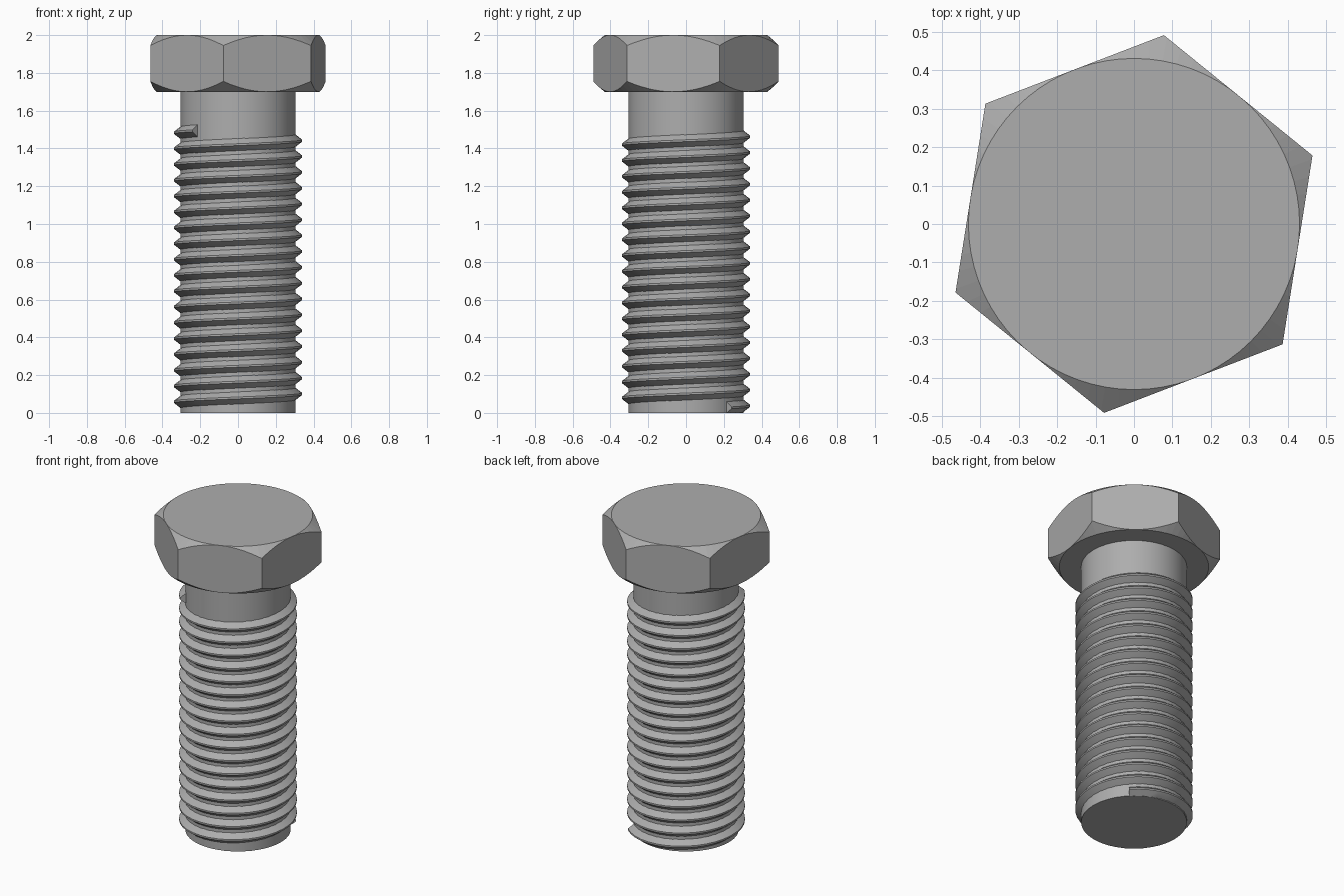
import bpy, bmesh, math
from math import cos, sin, tau, radians, pi

cube = bpy.data.objects.get("Cube")
if cube:
    bpy.data.objects.remove(cube, do_unlink=True)

steel = bpy.data.materials.new("steel grey")
steel.use_nodes = True
GREY = (0.42, 0.42, 0.42, 1)
steel.diffuse_color = GREY
steel.node_tree.nodes["Principled BSDF"].inputs["Base Color"].default_value = GREY

SIDES = 36
SHANK_R, CREST_R = 0.305, 0.34
HEAD_Z, TOP_Z = 1.7, 2.0
CORNER_R, CHAMFER = 0.497, 0.055
FLAT_R = CORNER_R * cos(pi / 6)
PITCH, TURNS, START = 0.0838, 17.5, radians(45)


def add_object(name, bm):
    bmesh.ops.recalc_face_normals(bm, faces=bm.faces)
    mesh = bpy.data.meshes.new(name)
    bm.to_mesh(mesh)
    bm.free()
    mesh.materials.append(steel)
    obj = bpy.data.objects.new(name, mesh)
    bpy.context.collection.objects.link(obj)
    return obj


def lathe(name, profile, sides, turn=0):
    """Closed solid of revolution from (radius, height) pairs."""
    bm = bmesh.new()
    rings = [[bm.verts.new((r * cos(turn + tau * i / sides), r * sin(turn + tau * i / sides), z))
              for i in range(sides)] for r, z in profile]
    for low, high in zip(rings, rings[1:]):
        for i in range(sides):
            j = (i + 1) % sides
            bm.faces.new((low[i], low[j], high[j], high[i]))
    bm.faces.new(rings[0][::-1])
    bm.faces.new(rings[-1])
    return add_object(name, bm)


def smooth(obj):
    bpy.ops.object.select_all(action="DESELECT")
    obj.select_set(True)
    bpy.context.view_layer.objects.active = obj
    bpy.ops.object.shade_smooth_by_angle(angle=radians(30))


# Hexagonal head, its corners rounded off by a double cone
head = lathe("hex_head", [(CORNER_R, HEAD_Z), (CORNER_R, TOP_Z)], 6, radians(21))
wide = CORNER_R + 0.03
slope = CHAMFER * (wide - FLAT_R) / (CORNER_R - FLAT_R)
cutter = lathe("head_chamfer_cutter", [(FLAT_R, HEAD_Z), (wide, HEAD_Z + slope),
                                       (wide, TOP_Z - slope), (FLAT_R, TOP_Z)], 72)
cutter.hide_render = True
cutter.hide_viewport = True
chamfer = head.modifiers.new("Chamfer", "BOOLEAN")
chamfer.operation = "INTERSECT"
chamfer.solver = "EXACT"
chamfer.object = cutter

# Plain cylindrical shank
smooth(lathe("shank", [(SHANK_R, 0), (SHANK_R, HEAD_Z + 0.01)], SIDES))

# Right-handed helical thread ridge with a narrow crest
bm = bmesh.new()
section = [(SHANK_R - 0.012, -0.04), (SHANK_R, -0.032), (CREST_R, -0.005),
           (CREST_R, 0.005), (SHANK_R, 0.032), (SHANK_R - 0.012, 0.04)]
previous = None
for i in range(int(SIDES * TURNS) + SIDES // 2 + 1):
    a = START + tau * i / SIDES
    if i > SIDES * TURNS:
        break
    rise = 0.027 + PITCH * i / SIDES
    ring = [bm.verts.new((r * cos(a), r * sin(a), max(0, rise + dz))) for r, dz in section]
    if previous:
        for k in range(len(ring)):
            n = (k + 1) % len(ring)
            bm.faces.new((previous[k], ring[k], ring[n], previous[n]))
    else:
        bm.faces.new(ring)
    previous = ring
bm.faces.new(previous[::-1])
smooth(add_object("helical_thread", bm))
